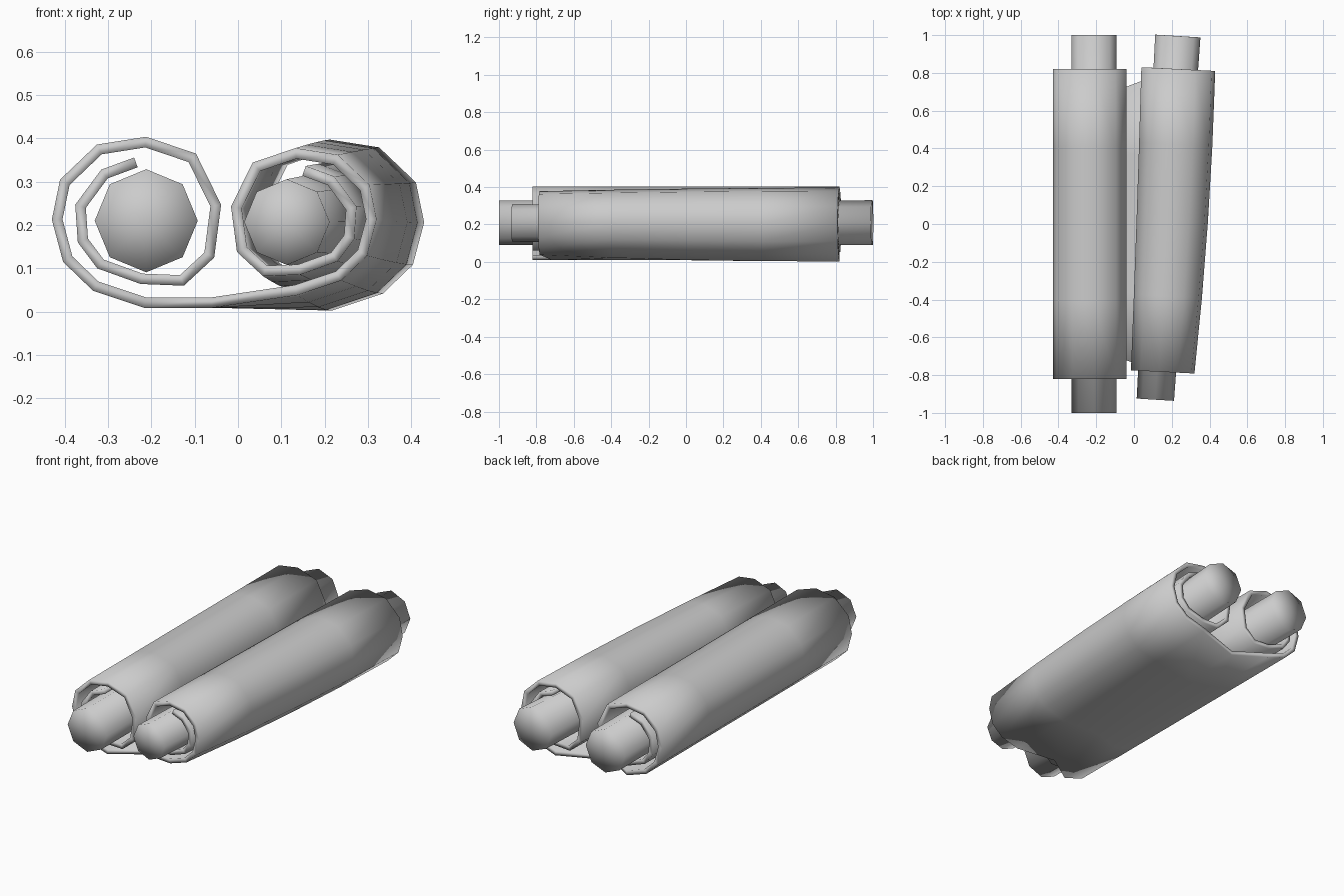
import bpy, bmesh, math
from mathutils import Vector

if "Cube" in bpy.data.objects:
    bpy.data.objects.remove(bpy.data.objects["Cube"])


def finish(name, bm):
    me = bpy.data.meshes.new(name)
    bm.to_mesh(me)
    bm.free()
    for p in me.polygons:
        p.use_smooth = True
    ob = bpy.data.objects.new(name, me)
    bpy.context.collection.objects.link(ob)
    return ob


def rod(name, front, back, r_front, r_back):
    """Eight-sided rod between two points, end caps square to its axis."""
    bm = bmesh.new()
    a, b = Vector(front), Vector(back)
    axis = (b - a).normalized()
    side = axis.cross(Vector((0, 0, 1))).normalized()
    up = side.cross(axis)
    rings = []
    for c, r in ((a, r_front), (b, r_back)):
        rings.append([bm.verts.new(c + r * (math.cos(k * math.pi / 4) * side + math.sin(k * math.pi / 4) * up))
                      for k in range(8)])
    for k in range(8):
        n = (k + 1) % 8
        bm.faces.new((rings[0][k], rings[0][n], rings[1][n], rings[1][k]))
    for c, ring in ((a, rings[0]), (b, rings[1])):
        hub = bm.verts.new(c)
        for k in range(8):
            bm.faces.new((ring[k], ring[(k + 1) % 8], hub))
    bmesh.ops.recalc_face_normals(bm, faces=bm.faces)
    return finish(name, bm)


# Rods: the right one is skewed and tapers to the front
rod("left_rod", (-0.212, -1, 0.21), (-0.212, 1, 0.21), 0.119, 0.119)
rod("right_rod", (0.113, -0.93, 0.207), (0.232, 0.995, 0.21), 0.099, 0.12)

# Outer surface of the left roll, from inner tip outward (x, z)
SPIRAL = [(-.24, .356), (-.316, .328), (-.376, .247), (-.37, .16), (-.325, .1),
          (-.225, .064), (-.125, .06), (-.055, .125), (-.039, .247), (-.097, .365),
          (-.212, .404), (-.326, .386), (-.411, .305), (-.43, .2125), (-.404, .115),
          (-.335, .0485), (-.217, .009)]


def quad(t, a, m, b):
    """Quadratic through a, m, b at t = 0, 0.5, 1."""
    return a * (2 * t - 1) * (t - 1) + m * 4 * t * (1 - t) + b * t * (2 * t - 1)


def station(t):
    """Paper cross-section at lengthwise position t."""
    pts = [Vector((x, -0.82 + 1.64 * t, z)) for x, z in SPIRAL]
    pts.append(Vector((-0.06, -0.715 + 1.435 * t, 0.009)))
    cx, cz = quad(t, .152, .2025, .2345), quad(t, .208, .201, .2)
    s = quad(t, .86, .965, 1)
    for x, z in reversed(SPIRAL):
        dx = s * (-x - .2345)
        pts.append(Vector((cx + dx, -0.783 + 1.603 * t - 0.05 * dx, cz + s * (z - .2065))))
    return pts


# Paper sheet rolled round both rods
bm = bmesh.new()
rows = [[bm.verts.new(p) for p in station(k / 4)] for k in range(5)]
for a, b in zip(rows, rows[1:]):
    for i in range(len(a) - 1):
        bm.faces.new((a[i], b[i], b[i + 1], a[i + 1]))
paper = finish("rolled_paper", bm)
mod = paper.modifiers.new("Thickness", 'SOLIDIFY')
mod.thickness = 0.024
mod.offset = -1
mod.use_even_offset = True
